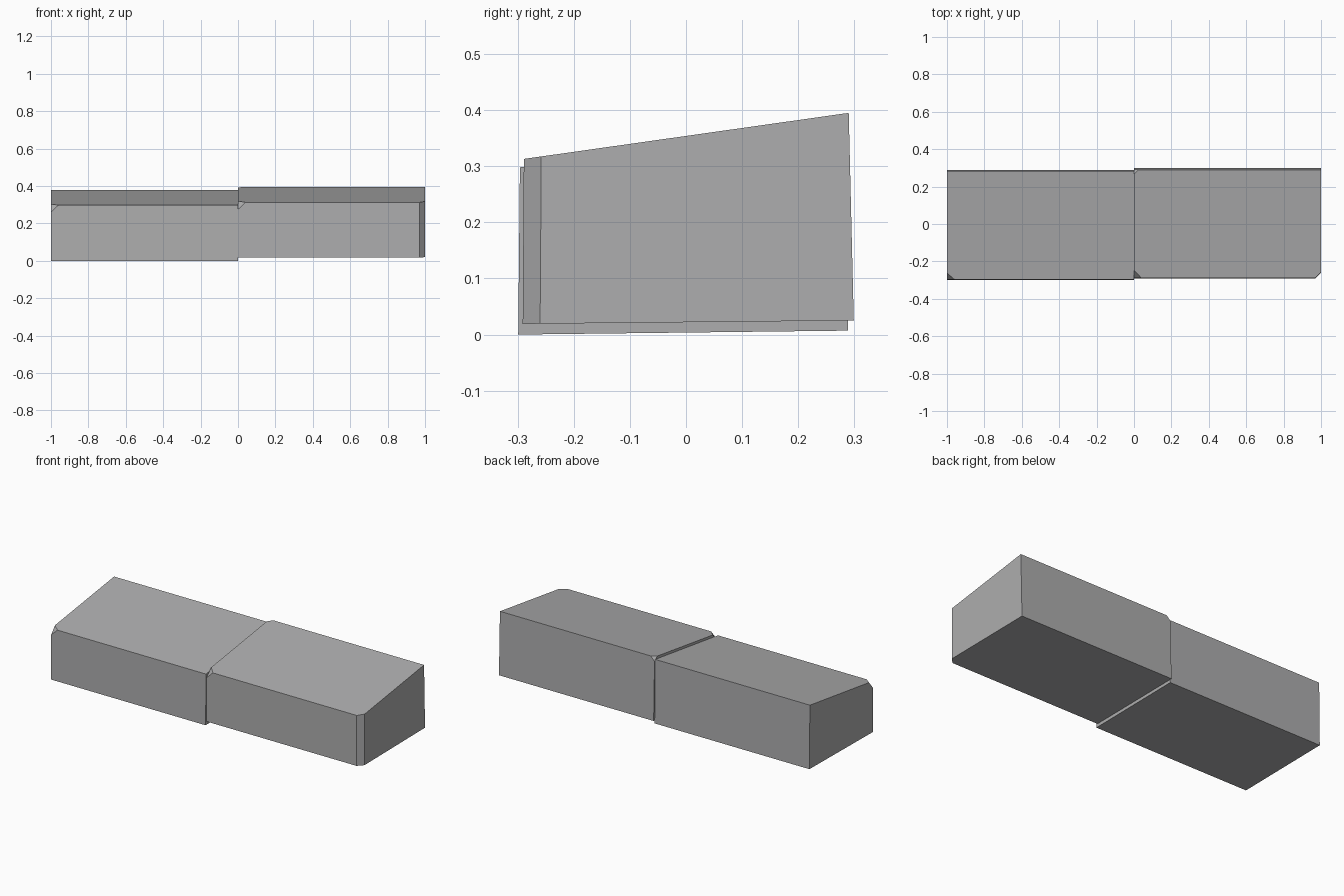
import bpy, bmesh
from mathutils import Vector

if "Cube" in bpy.data.objects:
    bpy.data.objects.remove(bpy.data.objects["Cube"])

stone = bpy.data.materials.new("grey stone")
stone.diffuse_color = (0.42, 0.42, 0.425, 1)
stone.use_nodes = True
stone.node_tree.nodes["Principled BSDF"].inputs["Base Color"].default_value = stone.diffuse_color


def cut(bm, a, b, c, inside):
    """Slice off everything beyond the plane a-b-c, away from the inside point."""
    a, b, c = Vector(a), Vector(b), Vector(c)
    n = (b - a).cross(c - a).normalized()
    if n.dot(Vector(inside) - a) > 0:
        n = -n
    geom = bm.verts[:] + bm.edges[:] + bm.faces[:]
    res = bmesh.ops.bisect_plane(bm, geom=geom, plane_co=a, plane_no=n,
                                 clear_outer=True, dist=1e-5)
    edges = [e for e in res["geom_cut"] if isinstance(e, bmesh.types.BMEdge)]
    bmesh.ops.contextual_create(bm, geom=edges)


def block(name, x0, x1, profile, cuts):
    """Extrude a (y, z) side profile along x, then chip its corners."""
    bm = bmesh.new()
    face = bm.faces.new([bm.verts.new((x0, y, z)) for y, z in profile])
    ext = bmesh.ops.extrude_face_region(bm, geom=[face])
    verts = [v for v in ext["geom"] if isinstance(v, bmesh.types.BMVert)]
    bmesh.ops.translate(bm, verts=verts, vec=(x1 - x0, 0, 0))
    if not any(f is face for f in bm.faces):
        bm.faces.new([v for v in bm.verts if v not in verts])
    elif all(len(e.link_faces) == 2 for e in bm.edges) is False:
        bmesh.ops.holes_fill(bm, edges=[e for e in bm.edges if e.is_boundary])
    inside = ((x0 + x1) / 2, 0, 0.18)
    for c in cuts:
        cut(bm, *c, inside)
    bmesh.ops.recalc_face_normals(bm, faces=bm.faces[:])
    me = bpy.data.meshes.new(name)
    bm.to_mesh(me)
    bm.free()
    me.materials.append(stone)
    bpy.context.collection.objects.link(bpy.data.objects.new(name, me))


# left coping block, chipped at its front outer top corner
block("left_coping_block", -1, 0,
      [(-0.299, 0.0), (0.289, 0.007), (0.284, 0.379), (-0.296, 0.298)],
      [((-0.96, -0.296, 0.298), (-1, -0.262, 0.303), (-1, -0.297, 0.26))])

# right coping block: front and back chips at the joint, bevelled outer corner
block("right_coping_block", 0, 1,
      [(-0.291, 0.019), (0.299, 0.025), (0.290, 0.395), (-0.289, 0.313)],
      [((0.04, -0.289, 0.313), (0, -0.247, 0.319), (0, -0.289, 0.275)),
       ((0.025, 0.290, 0.395), (0, 0.265, 0.3915), (0, 0.2906, 0.370)),
       ((0.97, -0.291, 0.019), (1, -0.260, 0.019), (1, -0.258, 0.315))])
